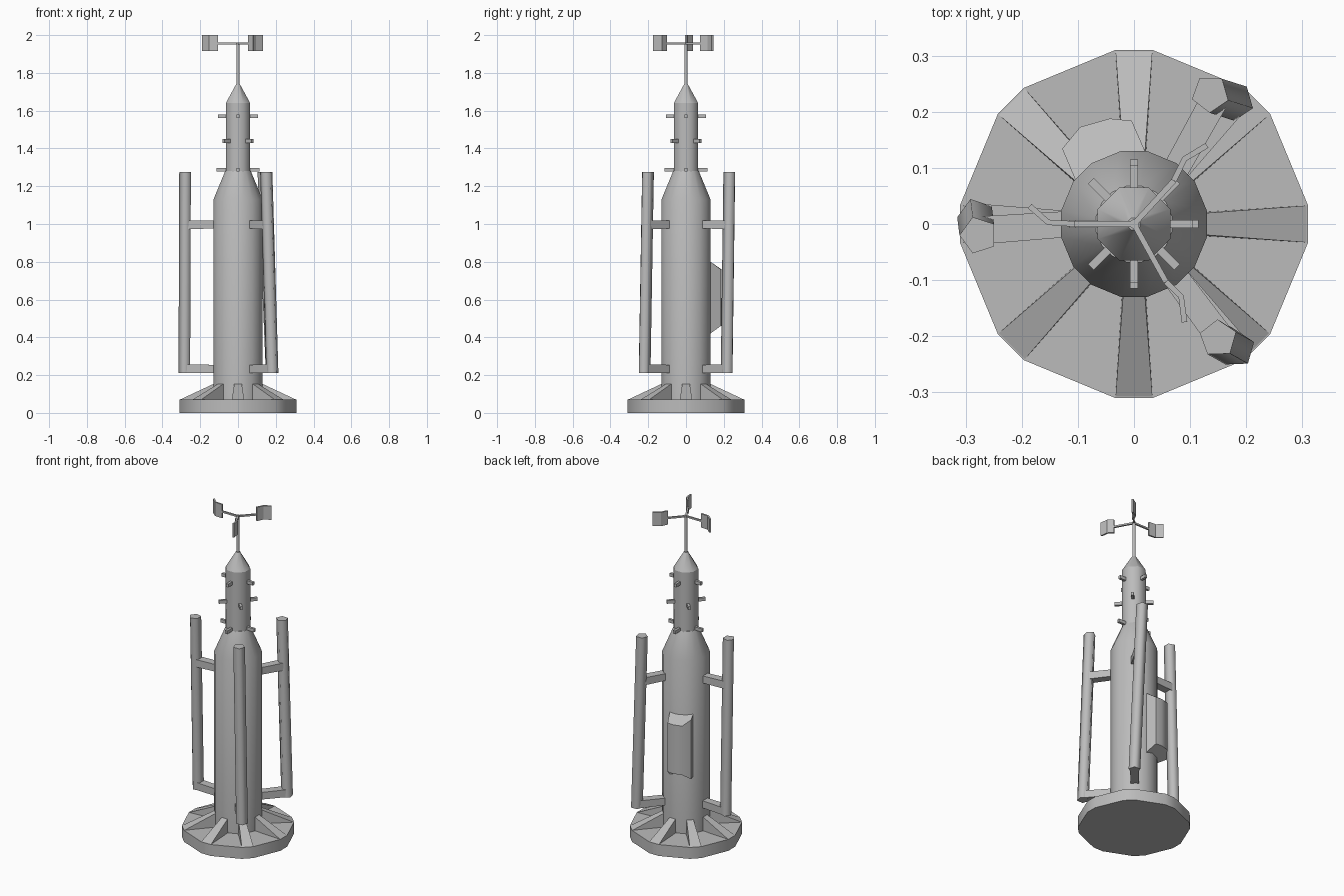
import bpy
import bmesh
from math import cos, sin, pi, radians
from mathutils import Vector

if "Cube" in bpy.data.objects:
    bpy.data.objects.remove(bpy.data.objects["Cube"])

grey = bpy.data.materials.new("plain grey")
grey.use_nodes = True
COLOR = (0.5, 0.5, 0.5, 1)
grey.diffuse_color = COLOR
grey.node_tree.nodes["Principled BSDF"].inputs["Base Color"].default_value = COLOR


def loft(name, rings, smooth=35):
    """Skin a list of equal-length point rings and cap both ends."""
    bm = bmesh.new()
    rows = [[bm.verts.new(p) for p in ring] for ring in rings]
    n = len(rows[0])
    for a, b in zip(rows, rows[1:]):
        for i in range(n):
            j = (i + 1) % n
            bm.faces.new((a[i], a[j], b[j], b[i]))
    bm.faces.new(rows[0][::-1])
    bm.faces.new(rows[-1])
    bmesh.ops.recalc_face_normals(bm, faces=bm.faces[:])
    me = bpy.data.meshes.new(name)
    bm.to_mesh(me)
    bm.free()
    me.materials.append(grey)
    ob = bpy.data.objects.new(name, me)
    bpy.context.collection.objects.link(ob)
    if smooth:
        bpy.ops.object.select_all(action='DESELECT')
        ob.select_set(True)
        bpy.context.view_layer.objects.active = ob
        bpy.ops.object.shade_smooth_by_angle(angle=radians(smooth))
    return ob


def circle(r, z, n, turn=0.5, center=(0, 0)):
    return [(center[0] + r * cos((i + turn) * 2 * pi / n),
             center[1] + r * sin((i + turn) * 2 * pi / n), z) for i in range(n)]


def paired_circle(r, z, half):
    """Sixteen points in eight pairs, each pair straddling a rib."""
    return [(r * cos(k * pi / 4 + s * half), r * sin(k * pi / 4 + s * half), z)
            for k in range(8) for s in (-1, 1)]


def bar(name, a, b, w, h, w2=None, h2=None, smooth=0):
    """Rectangular bar between two points, optionally tapered."""
    a, b = Vector(a), Vector(b)
    side = (b - a).cross(Vector((0, 0, 1))).normalized()
    up = side.cross(b - a).normalized()
    rings = []
    for p, ww, hh in ((a, w, h), (b, w2 or w, h2 or h)):
        rings.append([p + side * s * ww / 2 + up * t * hh / 2
                      for s, t in ((-1, -1), (1, -1), (1, 1), (-1, 1))])
    return loft(name, rings, smooth)


# Base plate and radial ribs
loft("base_plate", [paired_circle(0.312, z, 0.106) for z in (0, 0.07)])
for k in range(8):
    d = Vector((cos(k * pi / 4), sin(k * pi / 4), 0))
    t = Vector((-d.y, d.x, 0))
    z = Vector((0, 0, 1))
    rings = [[d * 0.31 + t * s * 0.033 + z * 0.069,
              d * 0.12 + t * s * 0.021 + z * 0.069,
              d * 0.12 + t * s * 0.019 + z * 0.158] for s in (-1, 1)]
    loft("base_rib", rings, 0)

# Body, neck and cone
loft("body", [paired_circle(r, z, 0.18) for r, z in
              ((0.132, 0.06), (0.132, 1.13), (0.069, 1.28))], 40)
loft("neck", [circle(0.07, z, 8) for z in (1.26, 1.64)], 50)
loft("nose_cone", [circle(0.07, 1.64, 8), circle(0.012, 1.738, 8)], 50)

# Pegs around the neck, the middle row turned by an eighth
for z, reach, turn in ((1.287, 0.115, 0), (1.44, 0.109, 0.5), (1.57, 0.105, 0)):
    for k in range(4):
        a = (k + turn) * pi / 2
        d = Vector((cos(a), sin(a), 0))
        bar("neck_peg", d * 0.05 + Vector((0, 0, z)),
            d * reach + Vector((0, 0, z)), 0.015, 0.02)

# Mast with three arms and bent vanes
loft("mast", [circle(0.009, z, 6) for z in (1.72, 1.962)], 65)
vanes = (
    ((-0.105, 0), (-0.153, 0.003), (-0.186, 0.032)),
    ((0.071, 0.077), (0.09, 0.116), (0.13, 0.14)),
    ((0.057, -0.103), (0.084, -0.129), (0.09, -0.175)),
)
for path in vanes:
    bar("vane_arm", (0, 0, 1.955), (*path[0], 1.955), 0.01, 0.01)
    p = [Vector((*q, 0)) for q in path]
    dirs = [p[1] - p[0], p[2] - p[0], p[2] - p[1]]
    rings = []
    for q, d in zip(p, dirs):
        side = Vector((-d.y, d.x, 0)).normalized() * 0.005
        rings.append([q + side * s + Vector((0, 0, z))
                      for s, z in ((-1, 1.916), (1, 1.916), (1, 2.0), (-1, 2.0))])
    loft("vane", rings, 0)

# Leaning side pipes with upper and lower struts
pipes = (
    ((-0.281, 0.012), (-0.277, -0.020), pi),
    ((0.180, 0.218), (0.136, 0.232), radians(52)),
    ((0.182, -0.222), (0.150, -0.204), radians(-52)),
)
for low, top, ang in pipes:
    lo, hi = Vector((*low, 0.21)), Vector((*top, 1.275))
    loft("side_pipe", [circle(0.034, 0.21, 5, ang * 5 / (2 * pi), low),
                       circle(0.034, 1.275, 5, ang * 5 / (2 * pi), top)], 75)
    for z, name in ((0.233, "lower_strut"), (0.997, "upper_strut")):
        out = lo.lerp(hi, (z - 0.21) / (1.275 - 0.21))
        out.z = z
        inner = Vector((0.115 * cos(ang), 0.115 * sin(ang), z))
        bar(name, inner, out, 0.046, 0.043, 0.05, 0.046)

# Bulging cabinet on the back of the body
outline = ((-0.105, 0.08), (-0.128, 0.134), (-0.096, 0.173),
           (-0.043, 0.188), (-0.004, 0.184), (0.02, 0.129))
drop = (0, 0.008, 0.04, 0.04, 0.04, 0)
loft("back_cabinet", [[(x, y, 0.42 + d) for (x, y), d in zip(outline, drop)],
                      [(x, y, 0.80 - d) for (x, y), d in zip(outline, drop)]], 40)
